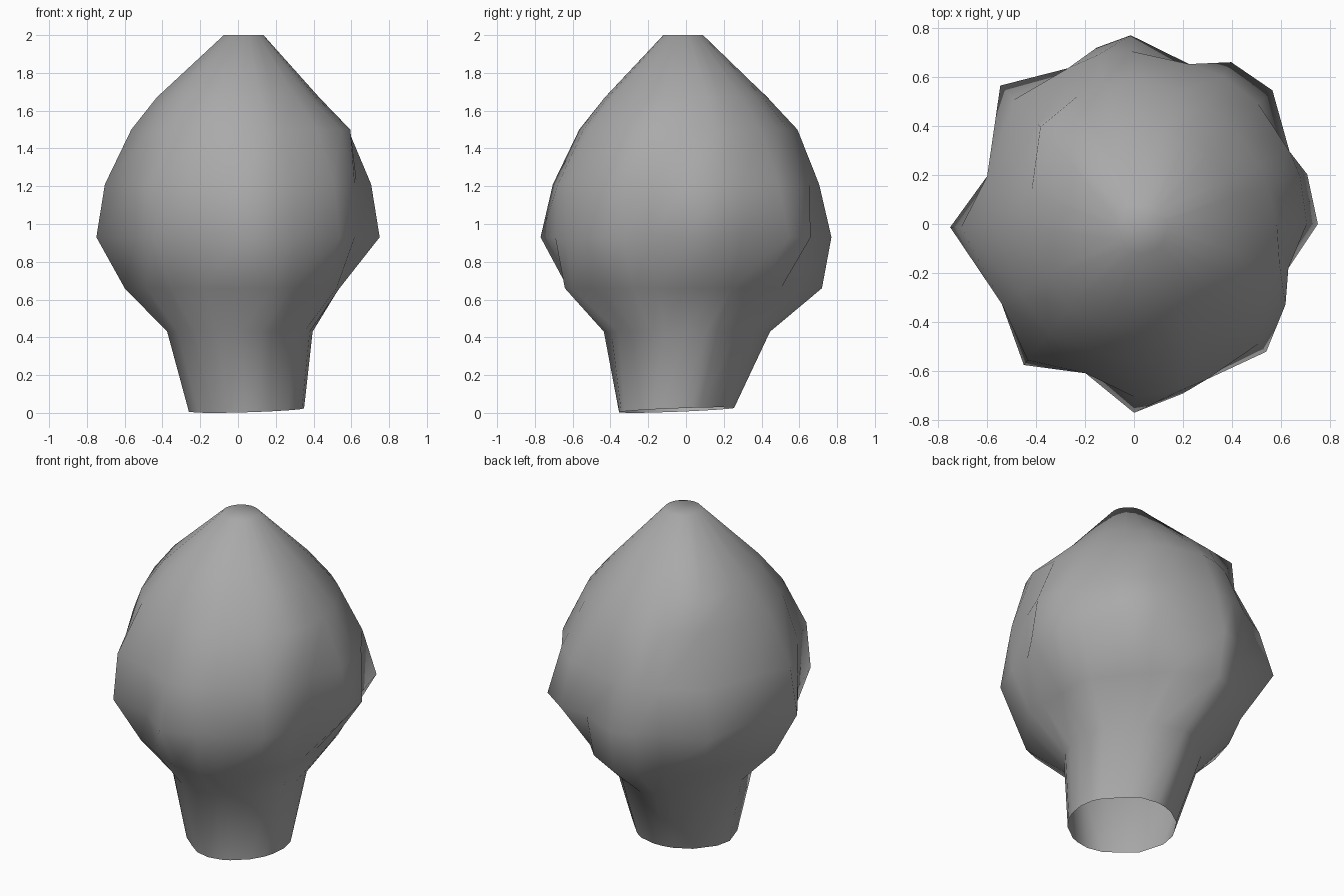
import bpy, bmesh
from math import sin, cos, radians, exp

cube = bpy.data.objects.get("Cube")
if cube:
    bpy.data.objects.remove(cube, do_unlink=True)

# Single grey material
GREY = (0.4, 0.4, 0.4, 1.0)
mat = bpy.data.materials.new("mid_grey")
mat.use_nodes = True
mat.diffuse_color = GREY
bsdf = next(n for n in mat.node_tree.nodes if n.type == "BSDF_PRINCIPLED")
bsdf.inputs["Base Color"].default_value = GREY

# Lobed cross-section at the belly: angle in degrees, radius
OUTLINE = [(0, .75), (16, .735), (25, .70), (44, .785), (59, .77), (71, .69),
           (91, .77), (102, .735), (113, .69), (134, .785), (162, .63),
           (181, .75), (211, .63), (232, .73), (252, .64), (270, .77),
           (286, .72), (295, .70), (316, .75), (332, .70), (344, .655)]

# Rings from the rim up: height, largest radius, outline scale, centre x and y,
# local bumps as (angle, extra radius)
RINGS = [(0.0, .305, 1, .045, -.05, [(232, -.025), (44, -.025)]),
         (.43, .385, 1, .01, .0, [(91, .06), (270, .05)]),
         (.66, .60, .91, .0, .0,
          [(91, .12), (0, -.07), (44, -.04), (232, -.03), (290, .07)]),
         (.93, .80, 1, .0, .0, []),
         (1.21, .705, 1, .0, .0, []),
         (1.50, .565, .86, .0, .0, [(338, .06), (91, .025)]),
         (1.67, .43, .67, .0, .0, [(134, .12)]),
         (2.0, .105, 1, .03, -.015, [])]


def bump(deg, centre, amount):
    """Smooth local swelling around one angle."""
    gap = (deg - centre + 180) % 360 - 180
    return amount * exp(-(gap / 20) ** 2)


bm = bmesh.new()
loops = []
for z, largest, scale, cx, cy, bumps in RINGS:
    loop = []
    for deg, rad in OUTLINE:
        a = radians(deg)
        r = min(largest, scale * rad) + sum(bump(deg, *b) for b in bumps)
        # The open rim is slightly tilted
        height = z if z else .015 * (1 - cos(a - radians(232)))
        loop.append(bm.verts.new((cx + r * cos(a), cy + r * sin(a), height)))
    loops.append(loop)

# Walls between neighbouring rings
count = len(OUTLINE)
for low, high in zip(loops, loops[1:]):
    for i in range(count):
        j = (i + 1) % count
        bm.faces.new((low[i], low[j], high[j], high[i]))

# Small flat tip; the bottom stays open
bm.faces.new(loops[-1])

for face in bm.faces:
    face.smooth = True
mesh = bpy.data.meshes.new("lobed_bulb")
bm.to_mesh(mesh)
bm.free()
mesh.materials.append(mat)
bulb = bpy.data.objects.new("lobed_bulb", mesh)
bpy.context.collection.objects.link(bulb)
